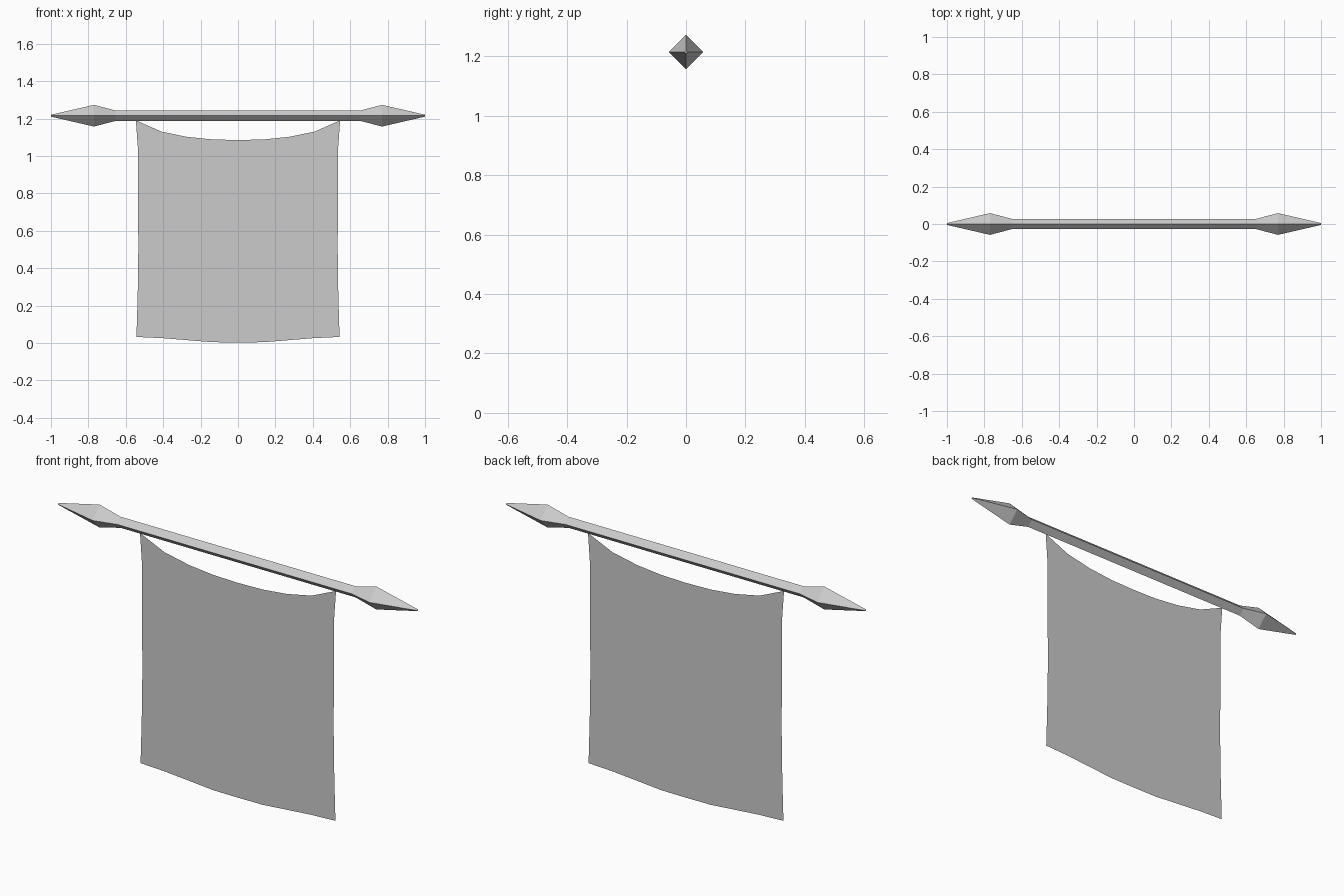
import bpy, bmesh
from math import cos, sin, pi

if "Cube" in bpy.data.objects:
    bpy.data.objects.remove(bpy.data.objects["Cube"])

ROD_Z = 1.215

def make_object(name, bm):
    mesh = bpy.data.meshes.new(name)
    bm.to_mesh(mesh)
    bm.free()
    obj = bpy.data.objects.new(name, mesh)
    bpy.context.collection.objects.link(obj)
    return obj

# Crossbar: four-sided rod with a spearhead at each end
half = [(0.655, 0.028), (0.77, 0.058), (1.0, 0.005)]
profile = [(-x, r) for x, r in reversed(half)] + half
bm = bmesh.new()
rings = [[bm.verts.new((x, r * cos(k * pi / 2), ROD_Z + r * sin(k * pi / 2)))
          for k in range(4)] for x, r in profile]
for a, b in zip(rings, rings[1:]):
    for k in range(4):
        n = (k + 1) % 4
        bm.faces.new((a[k], a[n], b[n], b[k]))
bm.faces.new(rings[0])
bm.faces.new(rings[-1])
bmesh.ops.recalc_face_normals(bm, faces=bm.faces)
make_object("crossbar", bm)

# Banner: flat single sheet hanging from its two upper corners
top = [1.085, 1.088, 1.102, 1.13, 1.19]       # centre to corner
bottom = [0.003, 0.004, 0.015, 0.026, 0.032]
edge = [0.543, 0.538, 0.534, 0.533, 0.534, 0.535, 0.534, 0.546]  # upwards
bm = bmesh.new()
rows = []
for j, width in enumerate(edge):
    t = j / (len(edge) - 1)
    rows.append([bm.verts.new((width * i / 4, 0,
                               bottom[abs(i)] * (1 - t) + top[abs(i)] * t))
                 for i in range(-4, 5)])
for a, b in zip(rows, rows[1:]):
    for i in range(8):
        bm.faces.new((a[i], a[i + 1], b[i + 1], b[i]))
make_object("banner", bm)
